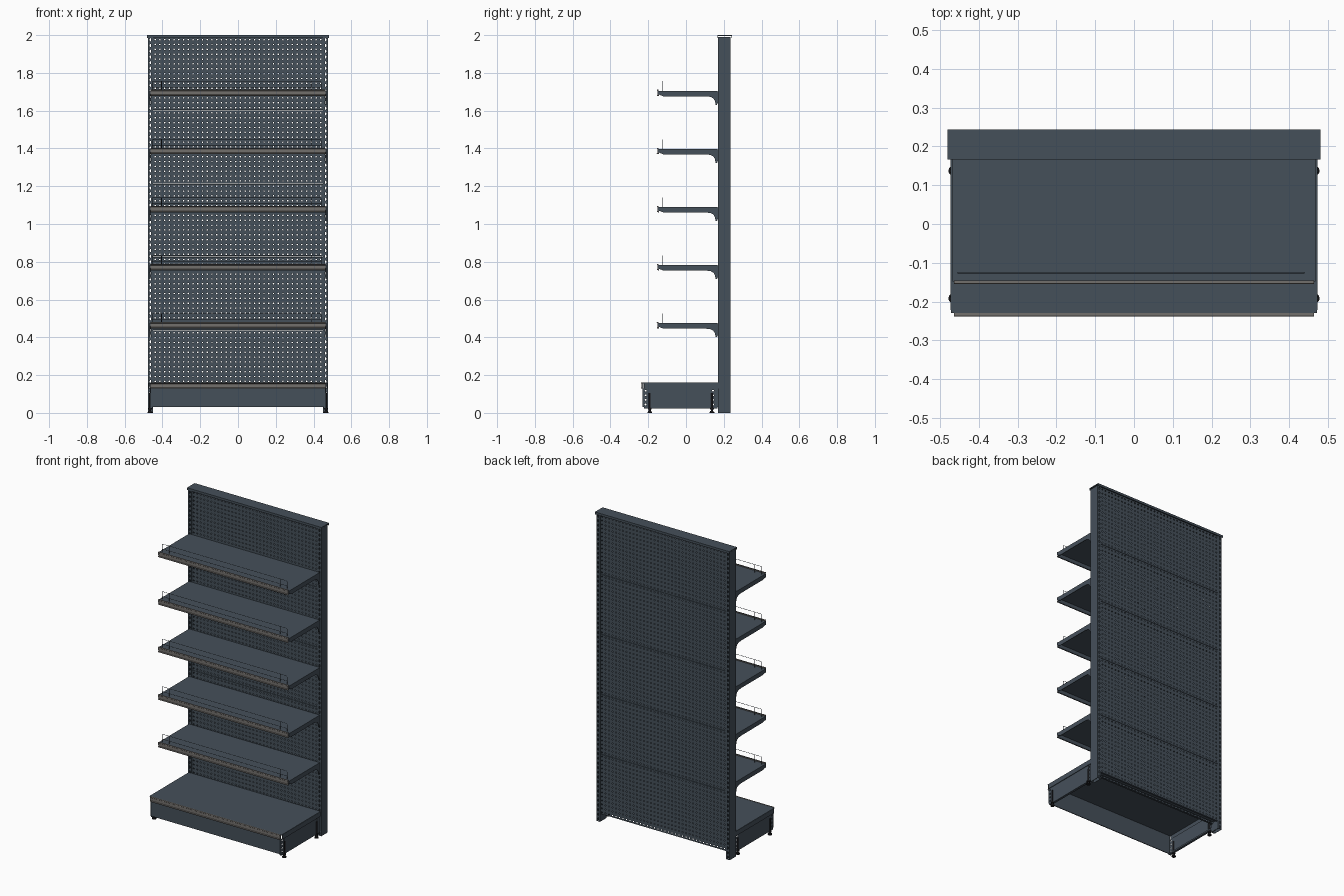
import bpy, bmesh, math
from mathutils import Matrix, Vector

if "Cube" in bpy.data.objects:
    bpy.data.objects.remove(bpy.data.objects["Cube"])


def material(name, col):
    m = bpy.data.materials.new(name)
    m.diffuse_color = (*col, 1)
    m.use_nodes = True
    m.node_tree.nodes["Principled BSDF"].inputs["Base Color"].default_value = m.diffuse_color
    return m


SLATE = material("slate_paint", (0.060, 0.080, 0.102))
RAIL = material("label_rail_grey", (0.17, 0.16, 0.15))
BLACK = material("black_rubber", (0.01, 0.01, 0.012))


def finish(bm, name, mat):
    me = bpy.data.meshes.new(name)
    bm.to_mesh(me)
    bm.free()
    me.materials.append(mat)
    ob = bpy.data.objects.new(name, me)
    bpy.context.collection.objects.link(ob)
    return ob


def box(name, x, y, z, mat=SLATE):
    """Box from (min, max) pairs."""
    bm = bmesh.new()
    bmesh.ops.create_cube(bm, size=1)
    for v in bm.verts:
        v.co = [(r[0] + r[1]) / 2 + c * (r[1] - r[0]) for r, c in zip((x, y, z), v.co)]
    return finish(bm, name, mat)


def prism(name, pts, x0, x1, mat=SLATE):
    """Extrude a (y, z) outline along x."""
    bm = bmesh.new()
    f = bm.faces.new([bm.verts.new((x0, y, z)) for y, z in pts])
    r = bmesh.ops.extrude_face_region(bm, geom=[f])
    bmesh.ops.translate(bm, vec=(x1 - x0, 0, 0),
                        verts=[g for g in r["geom"] if isinstance(g, bmesh.types.BMVert)])
    bmesh.ops.recalc_face_normals(bm, faces=bm.faces[:])
    return finish(bm, name, mat)


def sheet(name, axis, c, u, v, nu, nv, hu, hv, flip=False):
    """Perforated sheet: nu x nv cells, each with an eight-sided hole of radii hu, hv."""
    bm = bmesh.new()
    du, dv = (u[1] - u[0]) / nu, (v[1] - v[0]) / nv
    place = (lambda a, b: (a, c, b)) if axis == "y" else (lambda a, b: (c, a, b))
    ring = [(math.cos(k * math.pi / 4), math.sin(k * math.pi / 4)) for k in range(8)]
    for i in range(nu):
        for j in range(nv):
            cu, cv = u[0] + (i + .5) * du, v[0] + (j + .5) * dv
            outer = [bm.verts.new(place(cu + round(a) * du / 2, cv + round(b) * dv / 2)) for a, b in ring]
            inner = [bm.verts.new(place(cu + a * hu, cv + b * hv)) for a, b in ring]
            for k in range(8):
                n = (k + 1) % 8
                bm.faces.new((outer[k], outer[n], inner[n], inner[k]))
    bmesh.ops.remove_doubles(bm, verts=bm.verts[:], dist=1e-5)
    if flip:
        bmesh.ops.reverse_faces(bm, faces=bm.faces[:])
    return finish(bm, name, SLATE)


def turned(name, x, y, rings, mat):
    """Stack of vertical cylinders given as (radius, z0, z1)."""
    bm = bmesh.new()
    for r, z0, z1 in rings:
        bmesh.ops.create_cone(bm, cap_ends=True, segments=12, radius1=r, radius2=r, depth=z1 - z0,
                              matrix=Matrix.Translation((x, y, (z0 + z1) / 2)))
    return finish(bm, name, mat)


def span(s, a, b):
    return tuple(sorted((s * a, s * b)))


# Slotted uprights, hollow with slots front and back
for s, side in ((-1, "left"), (1, "right")):
    box(side + "_upright_outer_wall", span(s, .474, .477), (.170, .235), (0, 1.99))
    box(side + "_upright_inner_wall", span(s, .451, .454), (.170, .235), (0, 1.99))
    for y, end in ((.170, "front"), (.235, "back")):
        sheet(f"{side}_upright_{end}_slots", "y", y, span(s, .454, .474), (0, 1.99),
              1, 66, .004, .009, end == "back")

# Top cap with short down-turned edges
box("top_cap", (-.481, .481), (.166, .244), (1.994, 2.0))
for y in (.166, .241):
    box("top_cap_lip", (-.481, .481), (y, y + .003), (1.985, 1.995))

# Perforated back panels, five per side, with folded seam edges
PANEL_H = .388
for y, inward, face in ((.174, 1, "front"), (.232, -1, "back")):
    for i in range(5):
        z = .05 + i * PANEL_H
        sheet(f"{face}_panel_{i + 1}", "y", y, (-.451, .451), (z + .001, z + PANEL_H - .001),
              36, 15, .0042, .0042, face == "back")
        for zz in (z + .001, z + PANEL_H - .003):
            box(f"{face}_panel_fold", (-.451, .451), tuple(sorted((y, y + inward * .012))), (zz, zz + .002))
box("lower_crossbar", (-.451, .451), (.190, .215), (.06, .10))


# Label rail: shallow channel with two lips
def label_rail(name, y, z):
    prism(name, [(y, z), (y - .007, z), (y - .009, z + .004), (y - .005, z + .007), (y - .005, z + .026),
                 (y - .009, z + .029), (y - .007, z + .033), (y, z + .033)], -.464, .464, RAIL)


# Wire fence along the shelf front
def wire_fence(name, y, z):
    cu = bpy.data.curves.new(name, "CURVE")
    cu.dimensions = "3D"
    cu.bevel_depth = .0014
    cu.bevel_resolution = 0
    lines = [[(-.455, 0), (-.455, .043), (-.453, .048), (-.448, .05), (.433, .05), (.438, .048), (.44, .043), (.44, 0)],
             [(-.455, .018), (.44, .018)], [(-.405, 0), (-.405, .05)], [(.39, 0), (.39, .05)]]
    for pts in lines:
        sp = cu.splines.new("POLY")
        sp.points.add(len(pts) - 1)
        for p, (a, b) in zip(sp.points, pts):
            p.co = (a, y, z + b, 1)
    ob = bpy.data.objects.new(name, cu)
    bpy.context.collection.objects.link(ob)
    cu.materials.append(SLATE)
    bpy.ops.object.select_all(action="DESELECT")
    ob.select_set(True)
    bpy.context.view_layer.objects.active = ob
    bpy.ops.object.convert(target="MESH")


# Five shelves: tray open below, side brackets, label rail and fence
BRACKET = [(-.148, -.003), (-.148, -.016), (-.142, -.020), (-.120, -.029), (.105, -.029), (.130, -.032),
           (.145, -.040), (.153, -.053), (.157, -.074), (.164, -.074), (.170, -.060), (.170, -.003)]
for i in range(5):
    t = .475 + i * .3075
    n = f"shelf_{i + 1}"
    box(n + "_top", (-.468, .468), (-.148, .168), (t - .004, t))
    box(n + "_front_lip", (-.463, .463), (-.148, -.144), (t - .028, t - .003))
    box(n + "_back_lip", (-.463, .463), (.162, .166), (t - .026, t - .003))
    for s in (-1, 1):
        prism(n + "_bracket", [(y, t + z) for y, z in BRACKET], s * .464, s * .468)
    label_rail(n + "_label_rail", -.146, t - .027)
    wire_fence(n + "_fence", -.126, t)

# Base deck, open below
box("base_deck_top", (-.472, .472), (-.230, .170), (.156, .160))
box("base_deck_front_lip", (-.466, .466), (-.230, -.226), (.128, .157))
box("base_deck_back_lip", (-.466, .466), (.162, .166), (.128, .157))
label_rail("base_label_rail", -.230, .128)
box("kick_plate", (-.462, .462), (-.229, -.224), (.032, .130))

for s, side in ((-1, "left"), (1, "right")):
    box(side + "_deck_flange", span(s, .469, .473), (-.222, .170), (.128, .158))
    # Side plate: punched strips at both ends, plain middle
    for y0, y1, end in ((-.229, -.199, "front"), (.128, .158, "back")):
        sheet(f"{side}_base_punched_{end}", "x", s * .466, (y0, y1), (.032, .130), 1, 4, .005, .005, s < 0)
    box(side + "_base_side", span(s, .464, .467), (-.199, .128), (.032, .130))
    box(side + "_base_side_end", span(s, .464, .467), (.158, .170), (.032, .130))
    box(side + "_base_bottom_flange", span(s, .452, .467), (-.222, .168), (.022, .032))
    # Adjustable feet with threaded stems
    for y in (-.192, .137):
        turned(side + "_foot", s * .466, y,
               [(.013, 0, .006), (.009, .006, .011), (.0055, .011, .105), (.010, .018, .026)], BLACK)
